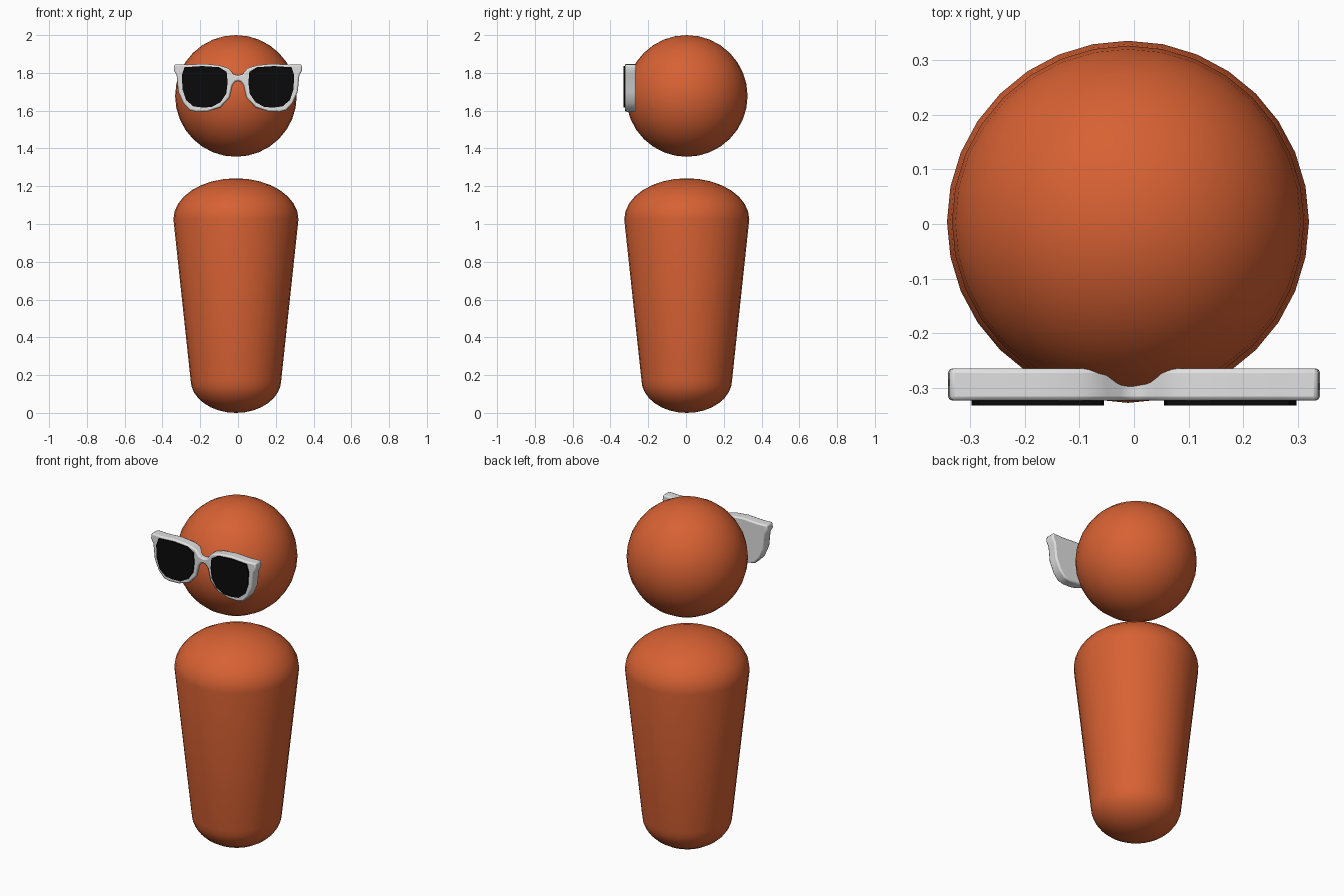
import bpy
import bmesh
from math import cos, sin, pi, radians
from mathutils import Matrix, Vector

default_cube = bpy.data.objects.get("Cube")
if default_cube:
    bpy.data.objects.remove(default_cube, do_unlink=True)


def make_material(name, color):
    material = bpy.data.materials.new(name)
    material.use_nodes = True
    material.diffuse_color = (*color, 1)
    shader = material.node_tree.nodes["Principled BSDF"]
    shader.inputs["Base Color"].default_value = (*color, 1)
    return material


orange = make_material("burnt orange", (0.68, 0.12, 0.033))
pale_grey = make_material("pale grey", (0.75, 0.75, 0.75))
black = make_material("lens black", (0.003, 0.003, 0.003))


def finish(name, bm, material, location=(0, 0, 0), bevel=0):
    """Turn a bmesh into a smooth shaded object with one colour."""
    bmesh.ops.recalc_face_normals(bm, faces=bm.faces)
    mesh = bpy.data.meshes.new(name)
    bm.to_mesh(mesh)
    bm.free()
    mesh.materials.append(material)
    obj = bpy.data.objects.new(name, mesh)
    obj.location = location
    bpy.context.collection.objects.link(obj)
    if bevel:
        modifier = obj.modifiers.new("soft edge", "BEVEL")
        modifier.width = bevel
        modifier.segments = 2
        modifier.limit_method = "ANGLE"
        modifier.angle_limit = radians(50)
    bpy.ops.object.select_all(action="DESELECT")
    obj.select_set(True)
    bpy.context.view_layer.objects.active = obj
    bpy.ops.object.shade_smooth_by_angle(angle=radians(40))
    return obj


def slab(name, outline, front, back, material, bevel=0):
    """Extrude an x-z outline from the front to the back depth."""
    bm = bmesh.new()
    face = bm.faces.new([bm.verts.new((x, front, z)) for x, z in outline])
    extruded = bmesh.ops.extrude_face_region(bm, geom=[face], use_keep_orig=True)
    moved = [v for v in extruded["geom"] if isinstance(v, bmesh.types.BMVert)]
    bmesh.ops.translate(bm, verts=moved, vec=(0, back - front, 0))
    return finish(name, bm, material, bevel=bevel)


# Body: tapered column with an elliptical cap at each end, lathed round z
CENTER = Vector((-0.011, 0.004, 0))
SIDES, STEPS = 32, 8
BOTTOM_R, BOTTOM_Z = 0.24, 0.175
TOP_R, TOP_Z, TOP_HEIGHT = 0.331, 1.025, 0.217
quarter = [i / STEPS * pi / 2 for i in range(STEPS + 1)]
profile = [(BOTTOM_R * sin(a), BOTTOM_Z * (1 - cos(a))) for a in quarter]
profile += [(TOP_R * cos(a), TOP_Z + TOP_HEIGHT * sin(a)) for a in quarter]
bm = bmesh.new()
points = [bm.verts.new((r, 0, z)) for r, z in profile]
edges = [bm.edges.new(pair) for pair in zip(points, points[1:])]
bmesh.ops.spin(bm, geom=points + edges, cent=(0, 0, 0), axis=(0, 0, 1),
               angle=2 * pi, steps=SIDES)
bmesh.ops.remove_doubles(bm, verts=bm.verts, dist=0.0005)
finish("body", bm, orange, CENTER)

# Head: floating ball
bm = bmesh.new()
bmesh.ops.create_uvsphere(bm, u_segments=SIDES, v_segments=SIDES // 2,
                          radius=0.322, matrix=Matrix.Identity(4))
finish("head", bm, orange, CENTER + Vector((0, 0, 1.678)))

# Glasses frame: half outline from bridge top round to bridge underside
half = [(0, 1.787), (0.024, 1.793), (0.05, 1.825), (0.1, 1.84), (0.18, 1.848),
        (0.27, 1.843), (0.336, 1.845), (0.34, 1.815), (0.325, 1.787),
        (0.316, 1.7), (0.29, 1.64), (0.257, 1.603), (0.22, 1.594),
        (0.16, 1.596), (0.093, 1.618), (0.045, 1.67), (0.03, 1.735),
        (0.015, 1.754), (0, 1.758)]
outline = half + [(-x, z) for x, z in reversed(half[1:-1])]
slab("glasses_frame", outline, -0.323, -0.264, pale_grey, bevel=0.008)

# Lenses: thin dark plates on the front of the frame
lens = [(0.06, 1.805), (0.1, 1.83), (0.19, 1.836), (0.283, 1.83),
        (0.297, 1.79), (0.294, 1.715), (0.274, 1.655), (0.236, 1.623),
        (0.19, 1.617), (0.14, 1.619), (0.093, 1.645), (0.062, 1.69),
        (0.055, 1.75)]
for side, sign in (("left", 1), ("right", -1)):
    slab(side + "_lens", [(sign * x, z) for x, z in lens],
         -0.332, -0.3225, black)
